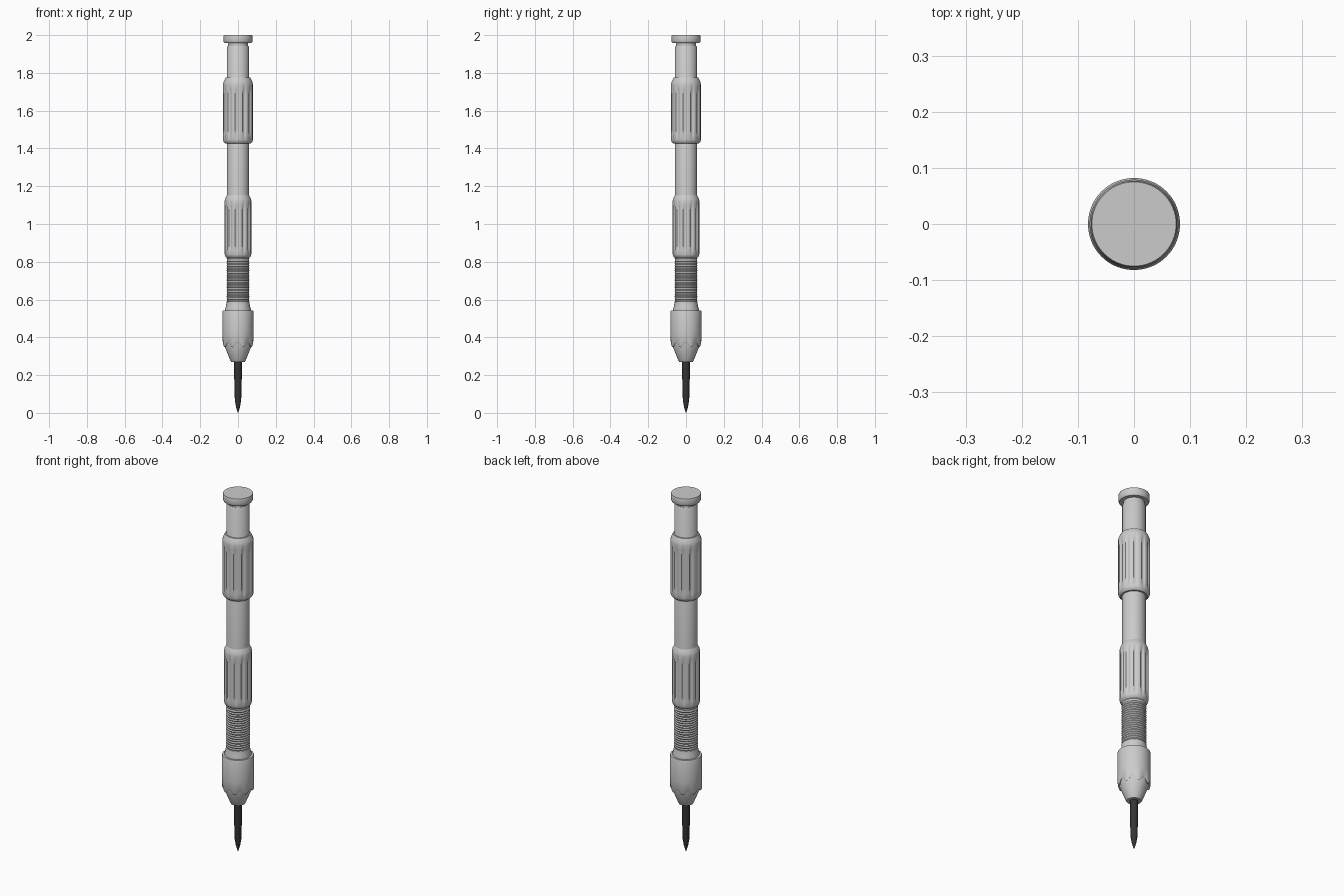
import bpy, bmesh, math

if "Cube" in bpy.data.objects:
    bpy.data.objects.remove(bpy.data.objects["Cube"])


def revolve(name, profile, segs=64, shape=None, angle=35):
    """Spin (radius, z) points around z; shape(r, z, a) may adjust each vertex."""
    bm = bmesh.new()
    rings = []
    for r, z in profile:
        if r == 0:
            rings.append([bm.verts.new((0, 0, z))])
            continue
        ring = []
        for i in range(segs):
            a = 2 * math.pi * i / segs
            rr, zz = shape(r, z, a) if shape else (r, z)
            ring.append(bm.verts.new((rr * math.cos(a), rr * math.sin(a), zz)))
        rings.append(ring)
    for lo, hi in zip(rings, rings[1:]):
        for i in range(segs):
            j = (i + 1) % segs
            if len(lo) == 1:
                bm.faces.new((lo[0], hi[j], hi[i]))
            elif len(hi) == 1:
                bm.faces.new((lo[i], lo[j], hi[0]))
            else:
                bm.faces.new((lo[i], lo[j], hi[j], hi[i]))
    bmesh.ops.recalc_face_normals(bm, faces=bm.faces)
    mesh = bpy.data.meshes.new(name)
    bm.to_mesh(mesh)
    bm.free()
    ob = bpy.data.objects.new(name, mesh)
    bpy.context.collection.objects.link(ob)
    bpy.ops.object.select_all(action='DESELECT')
    ob.select_set(True)
    bpy.context.view_layer.objects.active = ob
    bpy.ops.object.shade_smooth_by_angle(angle=math.radians(angle))
    return ob


def fluted_grip(name, z0, z1, r, core, flutes=12, depth=0.006):
    """Rounded sleeve with shallow lengthwise flutes that fade out at the ends."""
    h = z1 - z0
    prof = [(core, z0), (r - 0.013, z0), (r - 0.004, z0 + 0.008), (r, z0 + 0.02)]
    prof += [(r, z0 + 0.02 + (h - 0.055) * k / 12) for k in range(1, 13)]
    prof += [(r - 0.003, z1 - 0.022), (r - 0.009, z1 - 0.01),
             (r - 0.014, z1), (core, z1)]

    def flute(rr, z, a):
        t = (z - z0) / h
        fade = max(0, min(1, (t - 0.06) / 0.08, (0.9 - t) / 0.12))
        groove = max(0, math.cos(flutes * a + 0.9)) ** 0.7
        return rr - depth * fade * groove, z

    return revolve(name, prof, 144, flute)


# push cap and the necked tube below it
revolve("end_cap", [(0, 1.958), (0.071, 1.958), (0.075, 1.963), (0.077, 1.97),
                    (0.077, 1.994), (0.075, 2.0), (0, 2.0)])
revolve("barrel_tube", [(0, 0.8), (0.058, 0.8), (0.058, 1.937), (0.054, 1.943),
                        (0.052, 1.943), (0.052, 1.96), (0, 1.96)])

# two fluted grips
fluted_grip("upper_grip", 1.425, 1.775, 0.079, 0.05)
fluted_grip("lower_grip", 0.82, 1.155, 0.071, 0.05)

# threaded section
thread = [(0, 0.57)]
turns, pitch = 19, 0.0125
for k in range(turns):
    z = 0.585 + k * pitch
    thread += [(0.057, z), (0.0605, z + pitch / 2)]
thread += [(0.057, 0.585 + turns * pitch), (0, 0.585 + turns * pitch)]
revolve("threaded_section", thread)

# collar above the chuck
revolve("chuck_collar", [(0, 0.53), (0.068, 0.53), (0.068, 0.55),
                         (0.063, 0.565), (0.061, 0.586), (0, 0.586)])


# chuck body with a scalloped lower rim
def scallop(r, z, a):
    return r, z + (0.012 * math.cos(8 * a) if z < 0.4 else 0)


revolve("chuck_body", [(0.066, 0.368), (0.077, 0.359), (0.081, 0.368), (0.082, 0.42),
                       (0.082, 0.535), (0.079, 0.543), (0, 0.543)],
        96, scallop)
# tapered nose
revolve("chuck_nose", [(0, 0.27), (0.036, 0.27), (0.040, 0.276),
                       (0.074, 0.36), (0.074, 0.4), (0, 0.4)])

# dark steel point
point = revolve("punch_point", [(0, 0), (0.003, 0.006), (0.011, 0.033), (0.017, 0.07),
                                (0.0205, 0.2), (0.0205, 0.3), (0, 0.3)], 32)
dark = bpy.data.materials.new("dark_steel")
dark.diffuse_color = (0.035, 0.035, 0.035, 1)
dark.use_nodes = True
dark.node_tree.nodes["Principled BSDF"].inputs["Base Color"].default_value = dark.diffuse_color
point.data.materials.append(dark)
